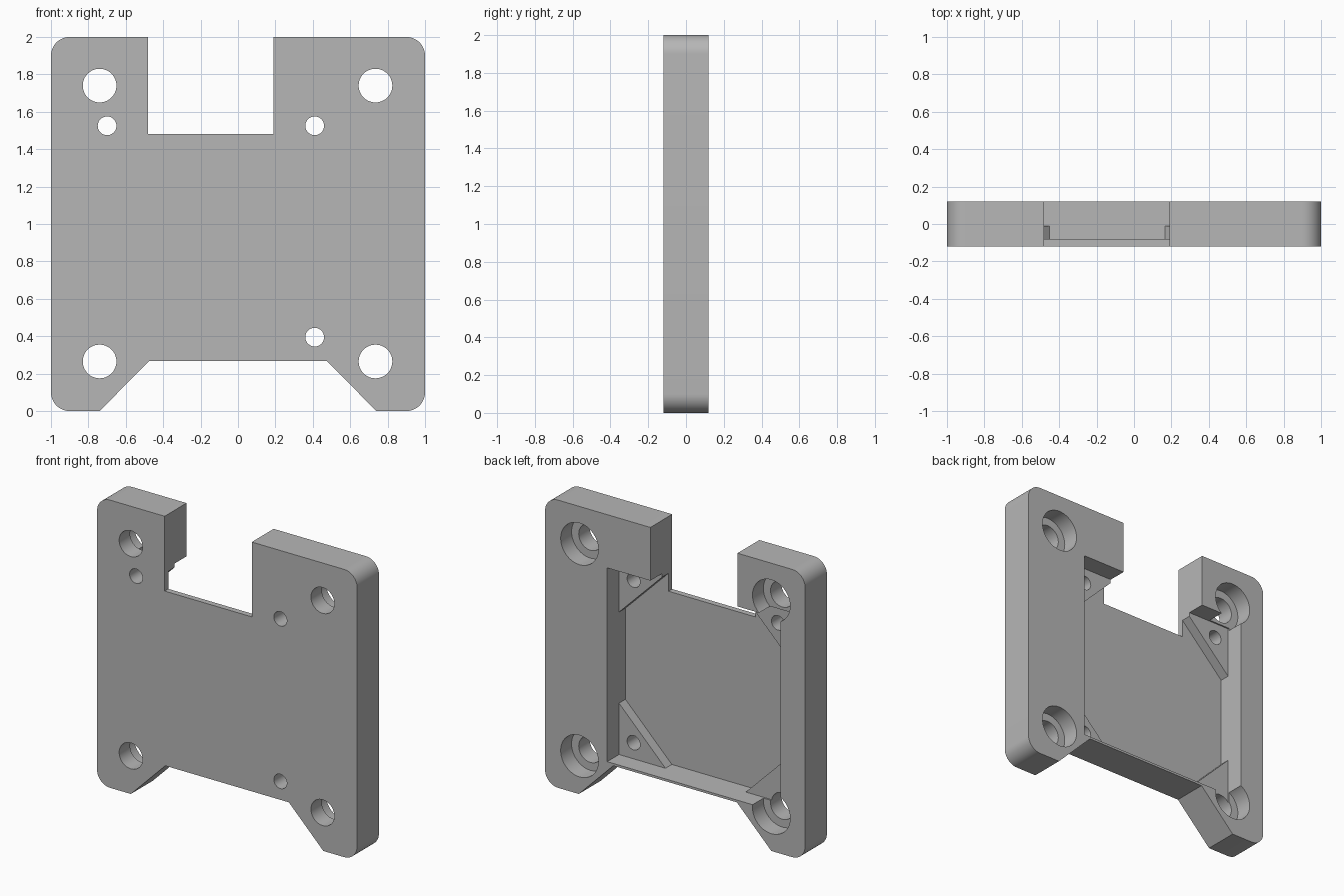
import bpy, bmesh
from math import sin, cos, pi, radians

cube = bpy.data.objects.get("Cube")
if cube:
    bpy.data.objects.remove(cube, do_unlink=True)

grey = bpy.data.materials.new("plain_grey")
grey.use_nodes = True
GREY = (0.47, 0.47, 0.47, 1)
grey.diffuse_color = GREY
for node in grey.node_tree.nodes:
    if node.type == 'BSDF_PRINCIPLED':
        node.inputs["Base Color"].default_value = GREY

BACK, FRONT, OUT = 0.12, -0.12, 0.3


def arc(cx, cz, r, start, end, n):
    return [(cx + r * cos(radians(start + (end - start) * i / n)),
             cz + r * sin(radians(start + (end - start) * i / n))) for i in range(n + 1)]


def prism(name, outline, y0, y1):
    """Extrude an x-z outline from y0 to y1."""
    bm = bmesh.new()
    face = bm.faces.new([bm.verts.new((x, y0, z)) for x, z in outline])
    grown = bmesh.ops.extrude_face_region(bm, geom=[face])
    verts = [v for v in grown["geom"] if isinstance(v, bmesh.types.BMVert)]
    bmesh.ops.translate(bm, vec=(0, y1 - y0, 0), verts=verts)
    bmesh.ops.recalc_face_normals(bm, faces=bm.faces)
    mesh = bpy.data.meshes.new(name)
    bm.to_mesh(mesh)
    bm.free()
    mesh.materials.append(grey)
    obj = bpy.data.objects.new(name, mesh)
    bpy.context.collection.objects.link(obj)
    return obj


def cut(target, outline, y0, y1):
    """Subtract a prism from the target and discard the cutter."""
    cutter = prism("cutter", outline, y0, y1)
    cutter.hide_render = True
    mod = target.modifiers.new("cut", 'BOOLEAN')
    mod.operation, mod.solver, mod.object = 'DIFFERENCE', 'EXACT', cutter
    bpy.context.view_layer.objects.active = target
    bpy.ops.object.modifier_apply(modifier=mod.name)
    bpy.data.objects.remove(cutter, do_unlink=True)


def drill(target, x, z, r, y0, y1):
    cut(target, arc(x, z, r, 0, 360, 48)[:-1], y0, y1)


# Plate outline: rounded corners, top notch, tapered bottom opening
R = 0.1
outline = [(-0.74, 0), (-0.475, 0.267), (0.475, 0.267), (0.74, 0)]
outline += arc(1 - R, R, R, -90, 0, 12)
outline += arc(1 - R, 2 - R, R, 0, 90, 12)
outline += [(0.19, 2), (0.19, 1.48), (-0.48, 1.48), (-0.48, 2)]
outline += arc(-1 + R, 2 - R, R, 90, 180, 12)
outline += arc(-1 + R, R, R, 180, 270, 12)
plate = prism("mounting_plate", outline, FRONT, BACK)

# Back pocket: a shallow rectangle, then a deeper recess leaving corner ledges
L, H, B, T, leg = -0.81, 0.522, 0.283, 1.63, 0.357
cut(plate, [(L, B), (H, B), (H, T), (L, T)], -0.01, OUT)
cut(plate, [(L + leg, B), (H - leg, B), (H, B + leg), (H, T - leg),
            (H - leg, T), (L + leg, T), (L, T - leg), (L, B + leg)], -0.08, OUT)

# Counterbored corner holes
for x in (-0.74, 0.735):
    for z in (0.265, 1.74):
        drill(plate, x, z, 0.145, 0.0, OUT)
        drill(plate, x, z, 0.09, -OUT, OUT)

# Small holes through three of the ledges
for x, z in ((-0.7, 1.525), (0.41, 1.525), (0.41, 0.395)):
    drill(plate, x, z, 0.05, -OUT, OUT)

bpy.ops.object.select_all(action='DESELECT')
plate.select_set(True)
bpy.context.view_layer.objects.active = plate
bpy.ops.object.shade_smooth_by_angle(angle=radians(30))
